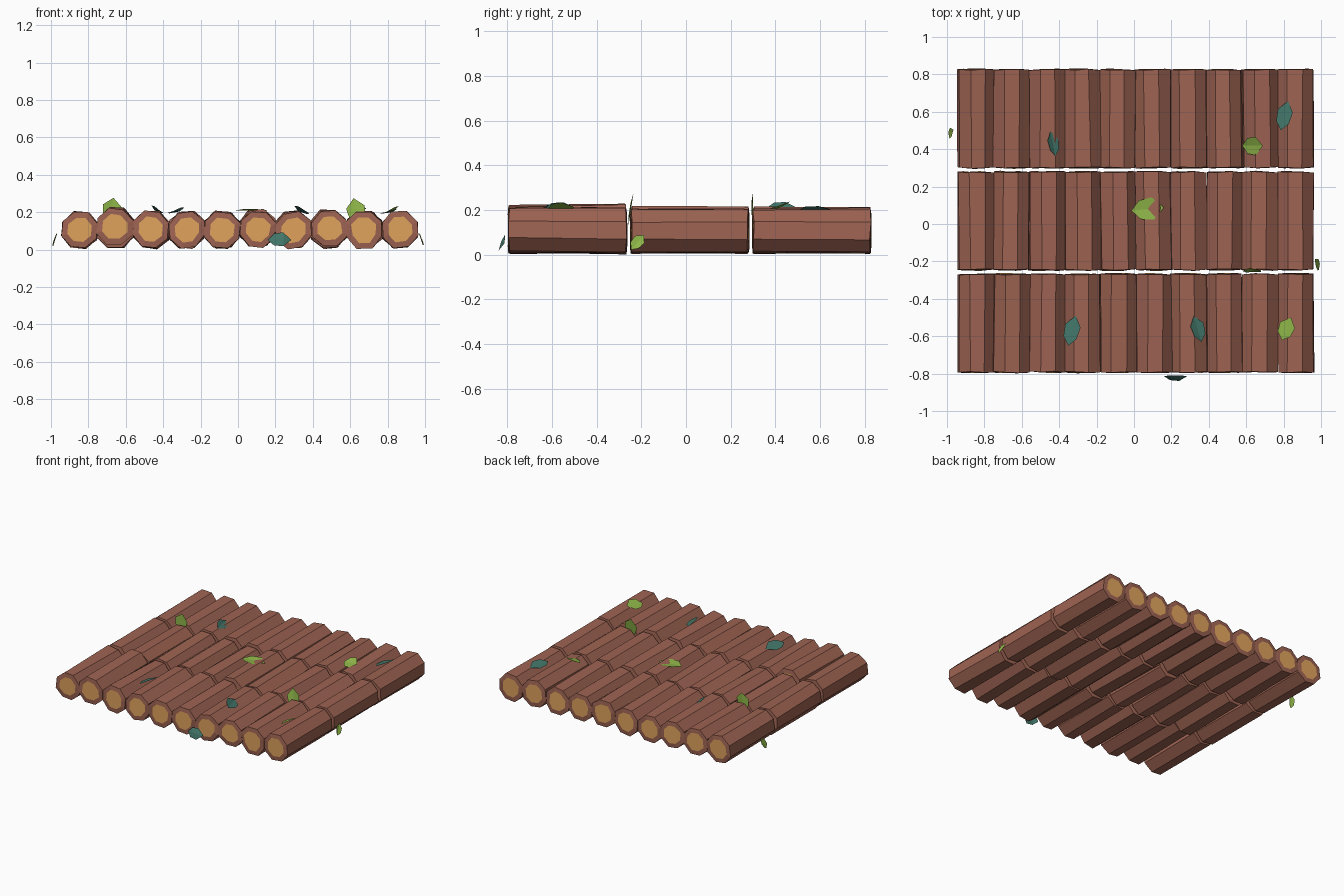
import bpy, bmesh, math, random
from mathutils import Vector, Matrix

if "Cube" in bpy.data.objects:
    bpy.data.objects.remove(bpy.data.objects["Cube"])

random.seed(4)


def material(name, color):
    m = bpy.data.materials.new(name)
    m.diffuse_color = (*color, 1)
    m.use_nodes = True
    m.node_tree.nodes["Principled BSDF"].inputs["Base Color"].default_value = m.diffuse_color
    return m


BARK = material("bark", (0.34, 0.125, 0.085))
WOOD = material("cut_wood", (0.75, 0.37, 0.11))
LIME = material("lime_leaf", (0.27, 0.46, 0.065))
TEAL = material("teal_leaf", (0.055, 0.18, 0.14))


def add_object(name, bm, mats):
    me = bpy.data.meshes.new(name)
    bm.to_mesh(me)
    bm.free()
    for m in mats:
        me.materials.append(m)
    ob = bpy.data.objects.new(name, me)
    bpy.context.collection.objects.link(ob)
    return ob


def log(name, loc, length, yaw, pitch):
    bm = bmesh.new()
    bmesh.ops.create_cone(bm, cap_ends=True, segments=8,
                          radius1=0.103, radius2=0.103, depth=length)
    # flat side up, with a small random twist, lying along y
    twist = math.radians(22.5) + random.uniform(-0.13, 0.13)
    bmesh.ops.rotate(bm, verts=bm.verts, matrix=Matrix.Rotation(twist, 3, 'Z'))
    bmesh.ops.rotate(bm, verts=bm.verts, matrix=Matrix.Rotation(math.pi / 2, 3, 'X'))
    # hewn irregularity shared by both ends of each edge
    for v in bm.verts:
        v.co += Vector([random.uniform(-0.004, 0.004) for _ in range(3)])
    # lighter cut wood inset in both ends
    caps = [f for f in bm.faces if len(f.verts) == 8]
    bmesh.ops.inset_individual(bm, faces=caps, thickness=0.033, depth=0.003)
    for f in caps:
        f.material_index = 1
    ob = add_object(name, bm, [BARK, WOOD])
    ob.location = loc
    ob.rotation_euler = (pitch, 0, yaw)


def leaf(name, loc, along, normal, length, width, mat, fold=0.006, bend=0.0):
    """Pointed leaf: folded along the midrib, bent along its length."""
    x = Vector(along).normalized()
    n = Vector(normal)
    z = (n - x * n.dot(x)).normalized()
    y = z.cross(x)
    bm = bmesh.new()

    def vert(t, w):
        h = -bend * (2 * t) ** 2 - (0 if w else fold)
        return bm.verts.new(Vector(loc) + x * t * length + y * w * width + z * h)

    base, tip = vert(-0.5, 0), vert(0.5, 0)
    rib = [vert(-0.2, 0), vert(0.16, 0)]
    for s in (1, -1):
        a, b = vert(-0.24, 0.42 * s), vert(0.16, 0.5 * s)
        for f in ((base, rib[0], a), (rib[0], rib[1], b, a), (rib[1], tip, b)):
            bm.faces.new(f if s > 0 else f[::-1])
    add_object(name, bm, [mat])


# deck of logs: ten columns, three rows
rows = [("front", -0.53), ("middle", 0.017), ("back", 0.563)]
lifts = {("front", 1): 0.02, ("front", 7): 0.01, ("middle", 5): 0.008,
         ("back", 2): 0.006, ("back", 5): 0.01}
for row, y in rows:
    for i in range(10):
        z = 0.105 + lifts.get((row, i), 0) + random.uniform(-0.001, 0.003)
        edge = i in (0, 9)
        yaw = random.uniform(-0.012, 0.012) * (0.3 if edge else 1)
        pitch = random.uniform(-0.012, 0.012) * (0.3 if edge else 1)
        log(f"{row}_log_{i + 1}", (-0.845 + 0.19 * i, y, z), 0.522, yaw, pitch)

# leaves lying on the deck
leaf("deck_leaf_centre", (0.073, 0.08, 0.216), (1, 0.1, 0), (0, 0, 1), 0.175, 0.12, LIME)
leaf("deck_leaf_back_left", (-0.43, 0.43, 0.215), (-0.2, 1, 0), (0.75, 0, 1), 0.135, 0.07, TEAL)
leaf("deck_leaf_back_lime", (0.633, 0.417, 0.22), (1, 0, 0.1), (0, -0.35, 1), 0.11, 0.105, LIME)
leaf("deck_leaf_back_right", (0.803, 0.58, 0.205), (0.25, 1, 0), (-0.3, 0, 1), 0.16, 0.085, TEAL)
leaf("deck_leaf_front_left", (-0.333, -0.57, 0.21), (0.25, 1, 0), (-0.4, 0, 1), 0.165, 0.09, TEAL)
leaf("deck_leaf_front_teal", (0.343, -0.56, 0.212), (-0.3, 1, 0), (0.65, 0, 1), 0.145, 0.085, TEAL)
leaf("deck_leaf_front_right", (0.813, -0.56, 0.212), (0.4, 1, 0.1), (-0.5, 0, 1), 0.13, 0.095, LIME)

# leaves sprouting upright from the gaps between rows
leaf("gap_leaf_front", (0.632, -0.252, 0.205), (-0.2, 0.15, 1), (0, -1, 0.2), 0.145, 0.1, LIME)
leaf("gap_leaf_back", (-0.675, 0.294, 0.215), (0.15, 0, 1), (0, -1, 0), 0.125, 0.1, LIME)

# leaves caught on the outer edges
leaf("edge_leaf_front", (0.222, -0.826, 0.056), (1, 0, 0), (0, -1, 0.4), 0.125, 0.08, TEAL,
     fold=-0.004, bend=0.018)
leaf("edge_leaf_right", (0.983, -0.217, 0.057), (-0.25, 0.65, 0.75), (1, 0, 0.4), 0.09, 0.055, LIME)
leaf("edge_leaf_left", (-0.983, 0.485, 0.055), (0.25, 0.4, 0.8), (-1, 0, 0.4), 0.09, 0.05, LIME)
